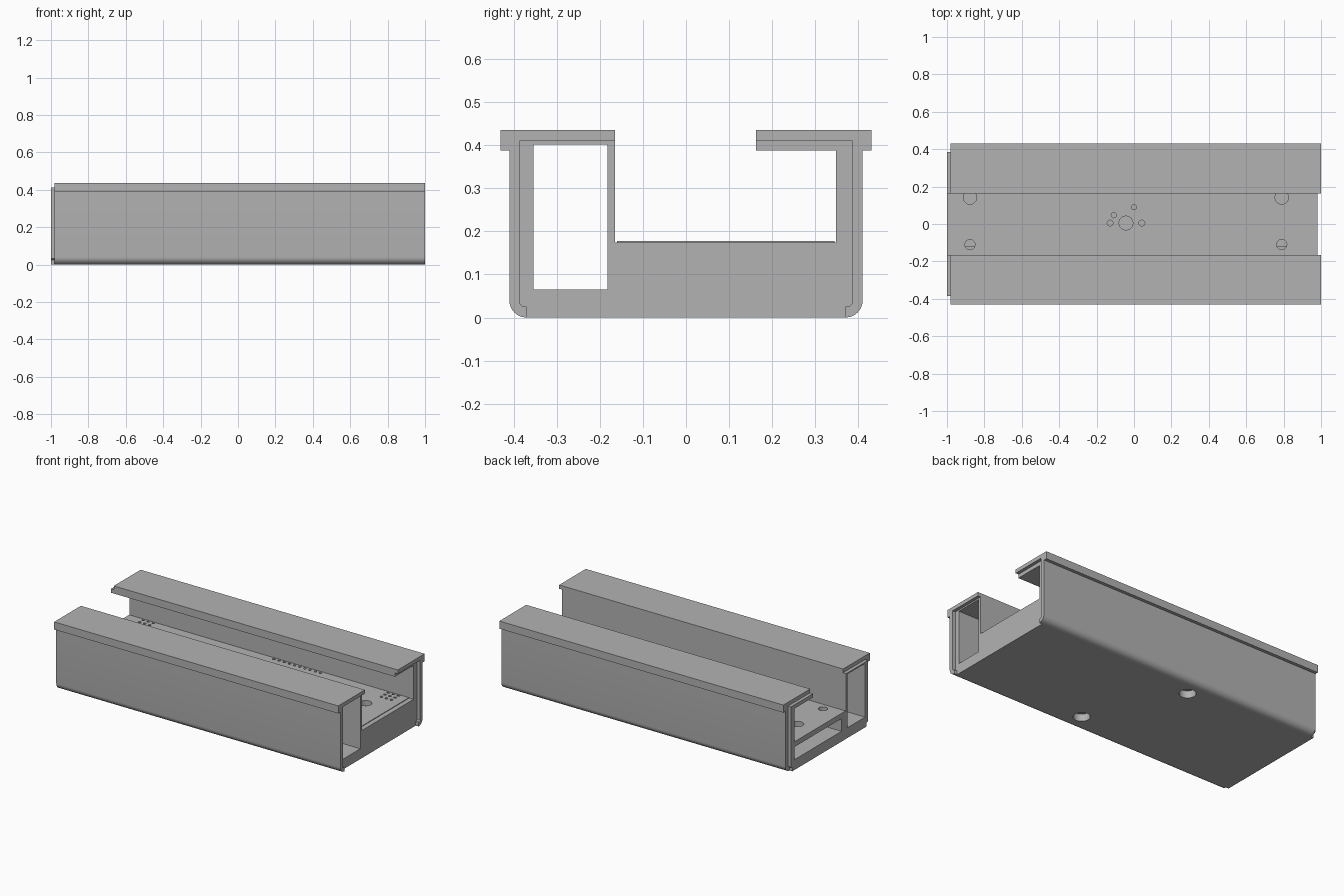
import bpy, bmesh, math

cube = bpy.data.objects.get("Cube")
if cube:
    bpy.data.objects.remove(cube, do_unlink=True)

grey = bpy.data.materials.new("plain grey")
grey.use_nodes = True
colour = (0.45, 0.45, 0.45, 1)
grey.diffuse_color = colour
grey.node_tree.nodes["Principled BSDF"].inputs["Base Color"].default_value = colour


def finish(name, bm):
    bmesh.ops.recalc_face_normals(bm, faces=bm.faces)
    mesh = bpy.data.meshes.new(name)
    bm.to_mesh(mesh)
    bm.free()
    mesh.materials.append(grey)
    obj = bpy.data.objects.new(name, mesh)
    bpy.context.collection.objects.link(obj)
    return obj


def extrude(name, profile, x0, x1):
    """Extrude a (y, z) profile along x."""
    bm = bmesh.new()
    face = bm.faces.new([bm.verts.new((x0, y, z)) for y, z in profile])
    moved = bmesh.ops.extrude_face_region(bm, geom=[face])["geom"]
    bmesh.ops.translate(bm, vec=(x1 - x0, 0, 0),
                        verts=[v for v in moved if isinstance(v, bmesh.types.BMVert)])
    return finish(name, bm)


def box(name, x0, x1, y0, y1, z0, z1):
    return extrude(name, [(y0, z0), (y1, z0), (y1, z1), (y0, z1)], x0, x1)


def drills(name, holes, z0, z1):
    """One cutter holding a cylinder for each (x, y, radius)."""
    bm = bmesh.new()
    for x, y, r in holes:
        made = bmesh.ops.create_cone(bm, cap_ends=True, segments=32 if r > 0.02 else 12,
                                     radius1=r, radius2=r, depth=z1 - z0)
        bmesh.ops.translate(bm, vec=(x, y, (z0 + z1) / 2), verts=made["verts"])
    return finish(name, bm)


def cut(target, cutters):
    for cutter in cutters:
        cutter.hide_render = True
        mod = target.modifiers.new(cutter.name, "BOOLEAN")
        mod.operation = "DIFFERENCE"
        mod.solver = "EXACT"
        mod.object = cutter
    graph = bpy.context.evaluated_depsgraph_get()
    mesh = bpy.data.meshes.new_from_object(target.evaluated_get(graph))
    target.modifiers.clear()
    target.data = mesh


# Outer shells: wall, overhanging cap and rounded lower edge
def shell(name, side, lip):
    r = 0.04
    arc = [(0.41 - r + r * math.cos(a), r - r * math.sin(a))
           for a in [math.pi / 2 * i / 8 for i in range(9)]]
    profile = [(lip, 0.435), (0.43, 0.435), (0.43, 0.387), (0.41, 0.387)] + arc
    profile += [(0.37, 0.025), (0.378, 0.025), (0.385, 0.032), (0.385, 0.411), (lip, 0.411)]
    return extrude(name, [(side * y, z) for y, z in profile], -0.98, 1.0)


shells = [shell("back_shell", 1, 0.163), shell("front_shell", -1, 0.165)]

# Inner core, shifted along x so that it forms a joining tongue and socket
core = extrude("inner_core", [
    (0.37, 0), (0.37, 0.025), (0.378, 0.025), (0.385, 0.032), (0.385, 0.411),
    (0.163, 0.411), (0.163, 0.387), (0.348, 0.387), (0.348, 0.174),
    (-0.165, 0.174), (-0.165, 0.411), (-0.385, 0.411), (-0.385, 0.032),
    (-0.378, 0.025), (-0.37, 0.025), (-0.37, 0)], -1.0, 0.98)

# Thin deck plate
plate = box("deck_plate", -1.0, 0.95, -0.16, 0.345, 0.174, 0.178)

# Deck holes: mounting holes, centre cluster and small pin holes
holes = [(x, y, r) for x in (-0.877, 0.79) for y, r in ((0.142, 0.036), (-0.11, 0.027))]
holes += [(-0.043, 0.005, 0.037), (-0.128, 0.005, 0.016), (-0.108, 0.047, 0.014),
          (0, 0.09, 0.014), (0.042, 0.005, 0.016)]
holes += [(x + 0.035 * i, 0.3 + 0.035 * j, 0.009)
          for x in (-0.86, 0.85) for i in (-1, 0, 1) for j in (-1, 0, 1)]
holes += [(0.02 + 0.036 * i, 0.33, 0.009) for i in range(10)]
deck_drill = drills("deck_drill", holes, 0.12, 0.2)

# Duct, slot under the deck, and counterbored holes in the base
duct = box("duct_cutter", -1.1, 1.1, -0.354, -0.182, 0.065, 0.402)
slot = box("slot_cutter", -1.1, 0.94, -0.12, 0.348, 0.065, 0.145)
feet = [(0.143, -0.285), (-0.143, 0.295)]
bore = drills("bore_cutter", [(x, y, 0.048) for x, y in feet], -0.02, 0.045)
pilot = drills("pilot_cutter", [(x, y, 0.022) for x, y in feet], -0.02, 0.1)

cutters = [duct, slot, bore, pilot, deck_drill]
cut(core, cutters)
cut(plate, [deck_drill])
for cutter in cutters:
    bpy.data.objects.remove(cutter, do_unlink=True)

# Smooth rounded edges, keep corners sharp
for obj in bpy.context.selected_objects:
    obj.select_set(False)
for obj in shells + [core, plate]:
    obj.select_set(True)
bpy.context.view_layer.objects.active = core
bpy.ops.object.shade_smooth_by_angle(angle=math.radians(30))
